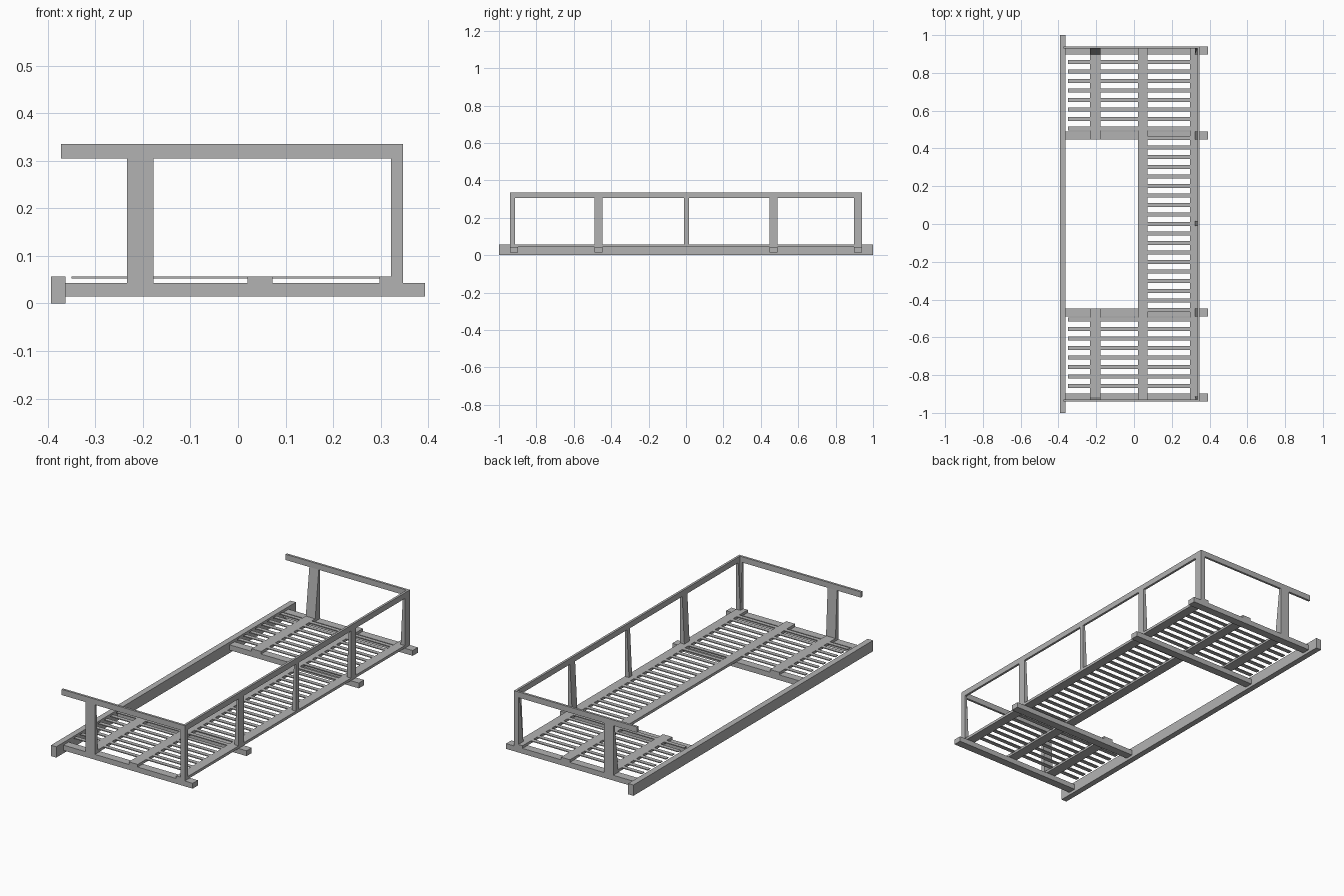
import bpy, bmesh

if "Cube" in bpy.data.objects:
    bpy.data.objects.remove(bpy.data.objects["Cube"])

mat = bpy.data.materials.new("plain grey")
mat.diffuse_color = (0.45, 0.45, 0.45, 1)
mat.use_nodes = True
mat.node_tree.nodes["Principled BSDF"].inputs["Base Color"].default_value = mat.diffuse_color


def prism(name, bottom, top):
    """Block between a bottom and a top rectangle, each (x0, x1, y0, y1, z)."""
    bm = bmesh.new()
    rings = []
    for x0, x1, y0, y1, z in (bottom, top):
        rings.append([bm.verts.new(p) for p in
                      ((x0, y0, z), (x1, y0, z), (x1, y1, z), (x0, y1, z))])
    a, b = rings
    bm.faces.new(a[::-1])
    bm.faces.new(b)
    for i in range(4):
        j = (i + 1) % 4
        bm.faces.new((a[i], a[j], b[j], b[i]))
    me = bpy.data.meshes.new(name)
    bm.to_mesh(me)
    bm.free()
    me.materials.append(mat)
    ob = bpy.data.objects.new(name, me)
    bpy.context.collection.objects.link(ob)
    return ob


def box(name, x0, x1, y0, y1, z0, z1):
    return prism(name, (x0, x1, y0, y1, z0), (x0, x1, y0, y1, z1))


END, BACK, T = 0.94, 0.347, 0.012       # outer faces and rail thickness
DECK, TOP, RAIL = 0.043, 0.057, 0.305   # heights

# Long edge beam and the four cross beams
box("edge_beam", -0.393, -0.362, -1, 1, 0, TOP)
for y0, y1 in ((-END, -0.897), (-0.49, -0.447), (0.447, 0.49), (0.897, END)):
    box("cross_beam", -0.362, 0.393, y0, y1, 0.015, DECK)

# Deck boards running lengthwise
box("middle_board", 0.02, 0.072, -END, END, DECK, TOP)
box("back_board", 0.297, BACK, -END, END, DECK, TOP)
for y0, y1 in ((-END, -0.447), (0.447, END)):
    box("end_board", -0.233, -0.178, y0, y1, DECK, TOP)

# Thin slats between the boards, leaving the opening in the middle
for k in range(35):
    y = (k - 17) * 0.0505
    spans = [(0.072, 0.297)]
    if abs(y) > 0.49:
        spans += [(-0.35, -0.233), (-0.178, 0.02)]
    for x0, x1 in spans:
        box("slat", x0, x1, y - 0.0105, y + 0.0105, 0.0525, TOP)

# Guard rail on three sides
box("back_rail", BACK - T, BACK, -END, END, RAIL, 0.335)
for y0, y1 in ((-END, -END + T), (END - T, END)):
    box("side_rail", -0.372, BACK - T, y0, y1, RAIL, 0.335)

# Back posts, tapering towards the rail on the inner face
for y0, y1 in ((-END, -0.914), (-0.49, -0.447), (-0.011, 0.015),
               (0.447, 0.49), (0.897, END)):
    prism("back_post", (0.322, BACK, y0, y1, DECK), (BACK - T, BACK, y0, y1, RAIL))

# Side and corner posts, tapering the same way across the ends
for x0, x1 in ((-0.233, -0.178), (0.322, BACK)):
    prism("side_post", (x0, x1, -END, -0.914, DECK), (x0, x1, -END, -END + T, RAIL))
    prism("side_post", (x0, x1, 0.897, END, DECK), (x0, x1, END - T, END, RAIL))
